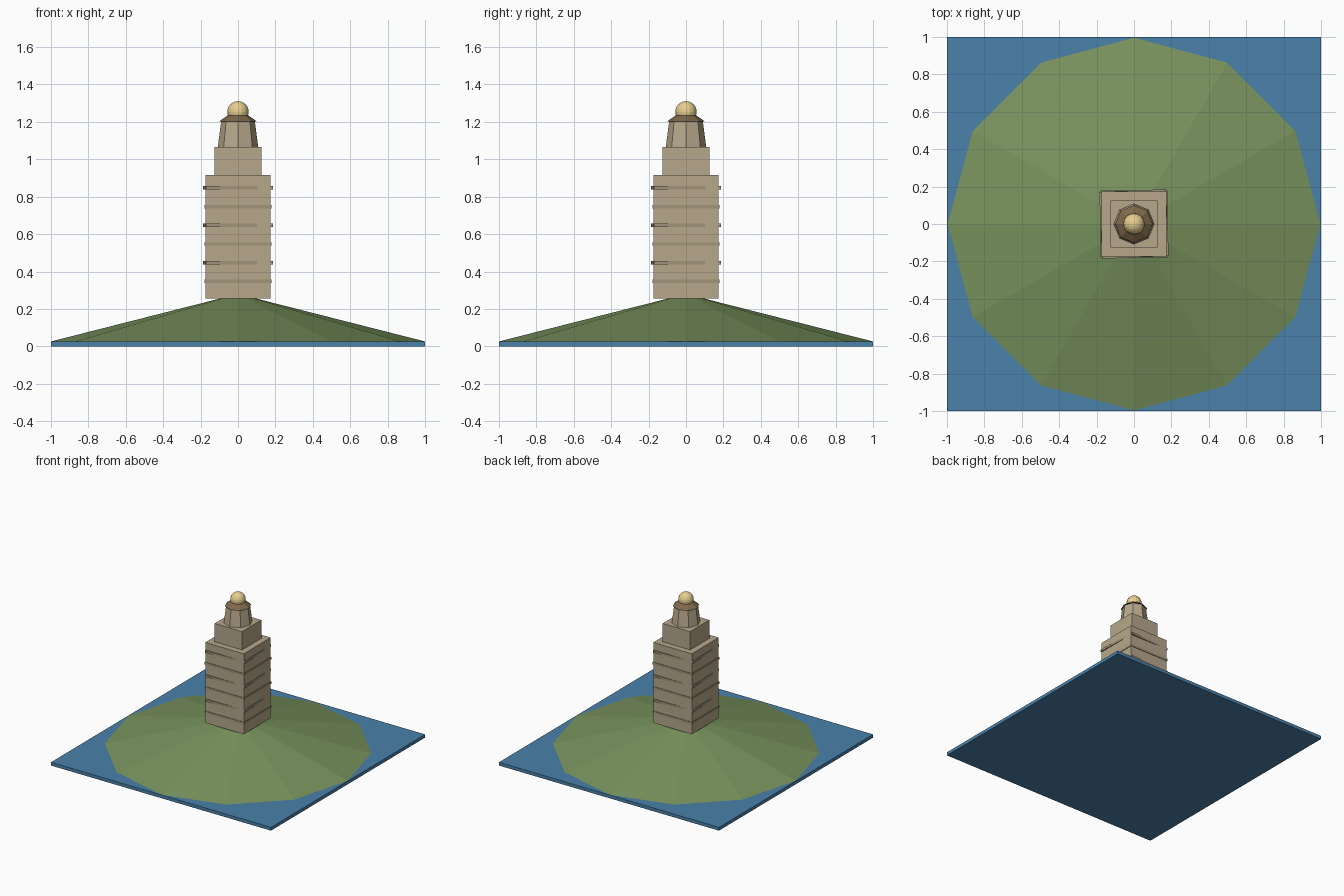
import bpy
from math import radians, pi, sqrt

if "Cube" in bpy.data.objects:
    bpy.data.objects.remove(bpy.data.objects["Cube"])


def material(name, rgb):
    m = bpy.data.materials.new(name)
    m.diffuse_color = (*rgb, 1)
    m.use_nodes = True
    m.node_tree.nodes["Principled BSDF"].inputs["Base Color"].default_value = m.diffuse_color
    return m


WATER = material("water", (0.07, 0.22, 0.40))
GRASS = material("grass", (0.19, 0.29, 0.11))
STONE = material("stone", (0.47, 0.39, 0.26))
TRIM = material("trim", (0.36, 0.30, 0.20))
ROOF = material("roof", (0.21, 0.14, 0.07))
GLOW = material("glow", (0.80, 0.62, 0.28))


def finish(name, mat):
    ob = bpy.context.object
    ob.name = name
    ob.data.materials.append(mat)
    return ob


def box(name, half, z0, z1, mat, turn=0):
    bpy.ops.mesh.primitive_cube_add(size=1, location=(0, 0, (z0 + z1) / 2),
                                    rotation=(0, 0, turn))
    ob = finish(name, mat)
    ob.scale = (2 * half, 2 * half, z1 - z0)
    return ob


def frustum(name, sides, r0, r1, z0, z1, mat):
    # vertices lie on the x and y axes
    bpy.ops.mesh.primitive_cone_add(vertices=sides, radius1=r0, radius2=r1,
                                    depth=z1 - z0, location=(0, 0, (z0 + z1) / 2))
    return finish(name, mat)


# Sea slab and low island hill
box("sea", 1.0, 0.0, 0.027, WATER)
frustum("island_hill", 12, 1.0, 0.095, 0.026, 0.256, GRASS)

# Stepped square tower
box("lower_tower", 0.175, 0.256, 0.917, STONE)
box("middle_tower", 0.125, 0.917, 1.067, STONE)

# Stone courses, every second one slightly turned
for i in range(6):
    z = 0.347 + 0.1 * i
    box(f"stone_course_{i + 1}", 0.179, z - 0.009, z + 0.009, TRIM,
        radians(2.3) if i % 2 else 0)

# Octagonal lantern room, roof and beacon
frustum("upper_tower", 8, 0.108, 0.09, 1.067, 1.203, STONE)
frustum("lantern_roof", 8, 0.1, 0.05, 1.203, 1.238, ROOF)
bpy.ops.mesh.primitive_uv_sphere_add(segments=16, ring_count=12, radius=0.057,
                                     location=(0, 0, 1.254))
finish("beacon", GLOW)
